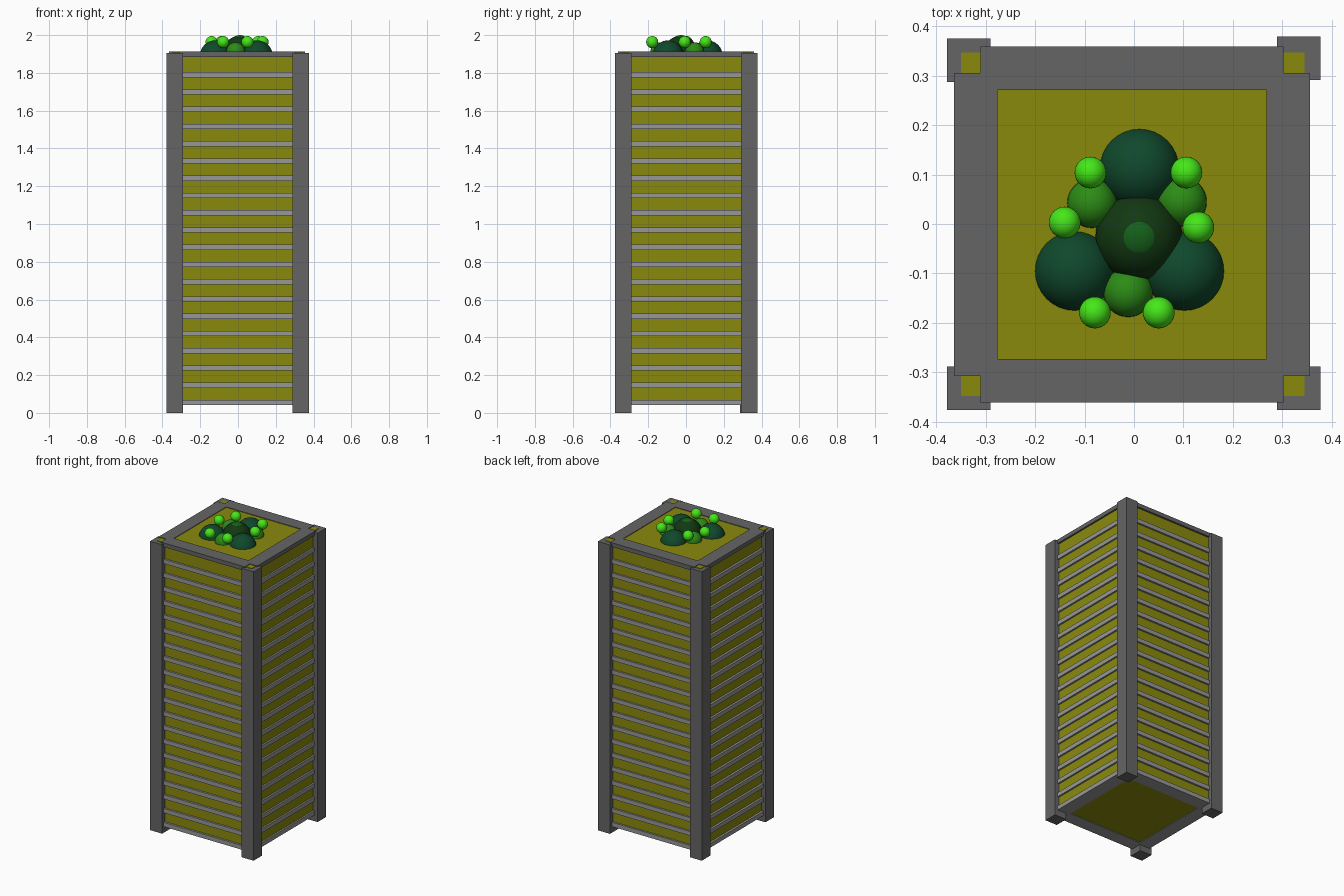
import bpy

if "Cube" in bpy.data.objects:
    bpy.data.objects.remove(bpy.data.objects["Cube"])


def material(name, rgb):
    m = bpy.data.materials.new(name)
    m.diffuse_color = (*rgb, 1)
    m.use_nodes = True
    m.node_tree.nodes["Principled BSDF"].inputs["Base Color"].default_value = m.diffuse_color
    return m


YELLOW = material("olive_yellow", (0.255, 0.255, 0.004))
DARK = material("dark_grey", (0.13, 0.13, 0.13))
LIGHT = material("light_grey", (0.31, 0.31, 0.31))
TEAL = material("teal_leaf", (0.005, 0.065, 0.025))
DEEP = material("deep_leaf", (0.006, 0.04, 0.006))
CROWN = material("crown_leaf", (0.007, 0.115, 0.01))
MID = material("mid_leaf", (0.025, 0.26, 0.008))
BRIGHT = material("bright_leaf", (0.06, 0.8, 0.01))


def box(name, lo, hi, mat):
    centre = [(a + b) / 2 for a, b in zip(lo, hi)]
    bpy.ops.mesh.primitive_cube_add(size=1, location=centre)
    o = bpy.context.object
    o.name = name
    o.scale = [b - a for a, b in zip(lo, hi)]
    bpy.ops.object.transform_apply(location=False, rotation=False, scale=True)
    o.data.materials.append(mat)


def ball(name, x, y, z, r, mat):
    bpy.ops.mesh.primitive_uv_sphere_add(segments=32, ring_count=16, radius=r, location=(x, y, z))
    o = bpy.context.object
    o.name = name
    o.data.materials.append(mat)
    bpy.ops.object.shade_smooth()


def ring(name, z0, z1, mat):
    # four bars around the body, leaving notched corners
    cx, cy = -0.004, -0.001
    out, inn, end = 0.36, 0.272, 0.306
    for tag, s in (("a", -1), ("b", 1)):
        lo, hi = sorted((s * out, s * inn))
        box(f"{name}_side_{tag}", (cx + lo, cy - end, z0), (cx + hi, cy + end, z1), mat)
        box(f"{name}_face_{tag}", (cx - end, cy + lo, z0), (cx + end, cy + hi, z1), mat)


# Yellow core of the tower
box("tower_core", (-0.35, -0.348, 0.045), (0.345, 0.347, 1.908), YELLOW)

# Corner posts
for i, (x, y) in enumerate([(-0.334, 0.331), (0.333, 0.335), (0.333, -0.332), (-0.334, -0.332)]):
    box(f"corner_post_{i}", (x - 0.044, y - 0.044, 0), (x + 0.044, y + 0.044, 1.905), DARK)

# Floor slats and roof rim
for i in range(20):
    z = 0.055 + i * 0.0913
    ring(f"floor_slat_{i}", z - 0.014, z + 0.014, LIGHT)
ring("roof_rim", 1.885, 1.912, DARK)

# Roof garden
for i, (x, y) in enumerate([(0.011, 0.112), (-0.12, -0.095), (0.102, -0.095)]):
    ball(f"large_bush_{i}", x, y, 1.89, 0.082, TEAL)
ball("centre_bush", 0.01, -0.027, 1.909, 0.088, DEEP)
ball("centre_bush_crown", 0.01, -0.027, 1.94, 0.06, CROWN)
for i, (x, y) in enumerate([(-0.085, 0.042), (0.097, 0.045), (-0.012, -0.138)]):
    ball(f"medium_bush_{i}", x, y, 1.912, 0.05, MID)
for i, (x, y) in enumerate([(-0.088, 0.104), (0.106, 0.104), (-0.14, 0.003),
                            (0.13, -0.007), (-0.079, -0.179), (0.05, -0.179)]):
    ball(f"small_bush_{i}", x, y, 1.963, 0.032, BRIGHT)
